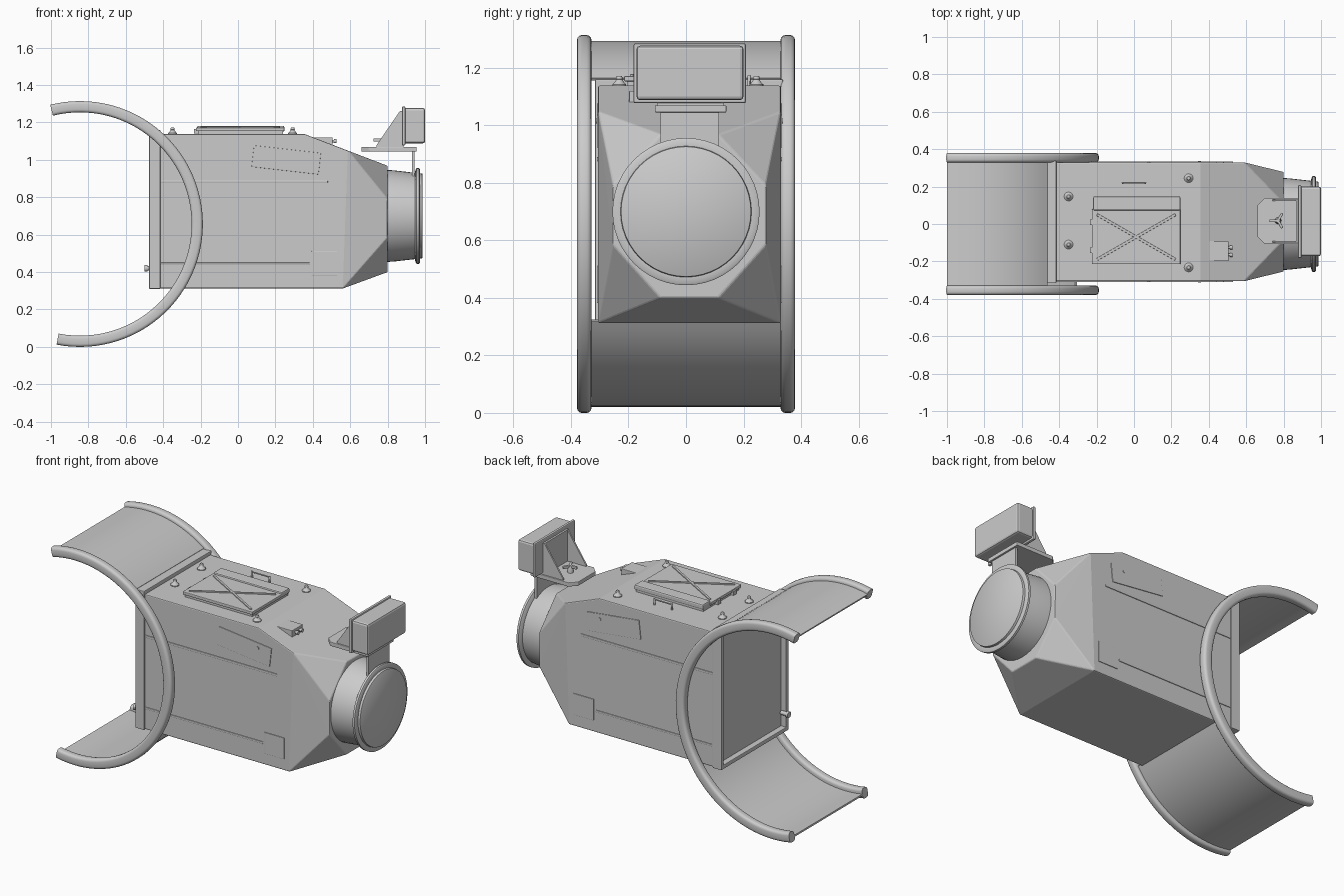
import bpy, bmesh, math
from mathutils import Matrix, Vector

if "Cube" in bpy.data.objects:
    bpy.data.objects.remove(bpy.data.objects["Cube"])

YC = 0.012          # body is slightly off centre in y
HW = 0.318          # body half width


def finish(name, bm, bevel=0.0, smooth=False):
    bmesh.ops.recalc_face_normals(bm, faces=bm.faces)
    me = bpy.data.meshes.new(name)
    bm.to_mesh(me)
    bm.free()
    ob = bpy.data.objects.new(name, me)
    bpy.context.collection.objects.link(ob)
    if bevel:
        m = ob.modifiers.new("bevel", 'BEVEL')
        m.width, m.segments, m.limit_method = bevel, 2, 'ANGLE'
    if smooth:
        bpy.ops.object.select_all(action='DESELECT')
        ob.select_set(True)
        bpy.context.view_layer.objects.active = ob
        bpy.ops.object.shade_smooth_by_angle(angle=math.radians(35))
    return ob


def box(name, x, y, z, bevel=0.0, rot=None):
    """Box from (min, max) ranges, optionally turned about its own centre."""
    c = Vector([(a + b) / 2 for a, b in (x, y, z)])
    s = [b - a for a, b in (x, y, z)] + [1]
    bm = bmesh.new()
    bmesh.ops.create_cube(bm, size=1, matrix=Matrix.Translation(c) @ (rot or Matrix()) @ Matrix.Diagonal(s))
    return finish(name, bm, bevel)


def hull(name, pts, bevel=0.0):
    bm = bmesh.new()
    for p in pts:
        bm.verts.new(p)
    bmesh.ops.convex_hull(bm, input=bm.verts[:])
    bmesh.ops.dissolve_limit(bm, angle_limit=0.01, verts=bm.verts[:], edges=bm.edges[:])
    return finish(name, bm, bevel)


def lathe(name, prof, mat, n=32):
    """Spin (height, radius) profile about local z, capped both ends."""
    bm = bmesh.new()
    rings = [[bm.verts.new(mat @ Vector((r * math.cos(2 * math.pi * i / n), r * math.sin(2 * math.pi * i / n), h)))
              for i in range(n)] for h, r in prof]
    for a, b in zip(rings, rings[1:]):
        for i in range(n):
            bm.faces.new((a[i], a[(i + 1) % n], b[(i + 1) % n], b[i]))
    bm.faces.new(rings[0])
    bm.faces.new(rings[-1])
    return finish(name, bm, smooth=True)


def arc_sweep(name, section, a0, a1, n):
    """Sweep a closed (radius, y) section round the collar axis."""
    bm = bmesh.new()
    rings = []
    for i in range(n + 1):
        a = math.radians(a0 + (a1 - a0) * i / n)
        rings.append([bm.verts.new((-0.845 + r * math.cos(a), y, 0.657 + r * math.sin(a))) for r, y in section])
    k = len(section)
    for a, b in zip(rings, rings[1:]):
        for i in range(k):
            bm.faces.new((a[i], a[(i + 1) % k], b[(i + 1) % k], b[i]))
    bm.faces.new(rings[0])
    bm.faces.new(rings[-1])
    return finish(name, bm, smooth=True)


# Curved collar: two rounded rims with a thin sheet above and below the body
def rounded(cr, cy, hr, hy, rad):
    return [(cr + sr * (hr - rad) + rad * math.cos(t), cy + sy * (hy - rad) + rad * math.sin(t))
            for q, (sr, sy) in enumerate(((1, 1), (-1, 1), (-1, -1), (1, -1)))
            for t in [math.pi / 2 * (q + j / 3) for j in range(4)]]


for s, side in ((-1, "front"), (1, "back")):
    arc_sweep(f"collar_rim_{side}", rounded(0.627, s * 0.354, 0.03, 0.025, 0.016), -101, 104, 56)
sheet = [(0.636, -0.34), (0.636, 0.34), (0.626, 0.34), (0.626, -0.34)]
arc_sweep("collar_sheet_top", sheet, 53, 104, 16)
arc_sweep("collar_sheet_bottom", sheet, -101, -32, 20)

# Main housing: box tapering to an octagonal nose
pts = [(x, YC + s * HW, z) for s in (-1, 1)
       for x, z in ((-0.44, 0.312), (-0.44, 1.138), (0.355, 1.138), (0.59, 1.048), (0.56, 0.312))]
pts += [(0.8, YC + s * y, z) for s in (-1, 1)
        for y, z in ((0.1, 0.4), (0.266, 0.585), (0.266, 0.79), (0.1, 0.968))]
hull("housing", pts, 0.006)

# Rear frame lip
fy0, fy1 = YC - 0.328, YC + 0.325
box("frame_top", (-0.475, -0.415), (fy0, fy1), (1.125, 1.16), 0.004)
box("frame_bottom", (-0.475, -0.415), (fy0, fy1), (0.31, 0.335), 0.004)
box("frame_side_front", (-0.475, -0.415), (fy0, fy0 + 0.025), (0.31, 1.16), 0.004)
box("frame_side_back", (-0.475, -0.415), (fy1 - 0.025, fy1), (0.31, 1.16), 0.004)
RX = Matrix.Rotation(math.pi / 2, 4, 'Y')
lathe("frame_knob", [(0, 0.012), (0.04, 0.012), (0.04, 0.018), (0.055, 0.018)],
      Matrix.Translation((-0.445, -0.285, 0.42)) @ Matrix.Rotation(-math.pi / 2, 4, 'Y'), 12)

# Side panels and ridges on both faces
tilt = Matrix.Rotation(math.radians(6.5), 4, 'Y')
for s, side in ((-1, "front"), (1, "back")):
    face = YC + s * HW
    yr = (face - 0.004, face + 0.004)
    box(f"label_panel_{side}", (0.078, 0.438), yr, (0.942, 1.057), 0.002, tilt)
    lathe(f"panel_stud_{side}", [(-0.007, 0.009), (0.007, 0.009)],
          Matrix.Translation((0.35, face, 1.015)) @ Matrix.Rotation(math.pi / 2, 4, 'X'), 12)
    box(f"access_panel_{side}", (0.393, 0.53), yr, (0.382, 0.512), 0.002)
    box(f"upper_ridge_{side}", (-0.415, 0.48), yr, (0.875, 0.89), 0.003)
    box(f"lower_ridge_{side}", (-0.415, 0.385), yr, (0.437, 0.45), 0.003)

# Roof hatch with cross ribs and hinge cover
box("hatch_base", (-0.215, 0.24), (-0.205, 0.14), (1.13, 1.155))
box("hatch_lid", (-0.225, 0.248), (-0.215, 0.08), (1.153, 1.172), 0.004)
box("hatch_hinge_cover", (-0.218, 0.248), (0.072, 0.148), (1.15, 1.182), 0.008)
ang = math.atan2(0.24, 0.42)
for s in (-1, 1):
    box("hatch_rib", (-0.23, 0.254), (-0.077, -0.063), (1.167, 1.178), 0.003, Matrix.Rotation(s * ang, 4, 'Z'))
for y in (-0.14, 0.01):
    box("hatch_latch", (-0.235, -0.21), (y - 0.015, y + 0.015), (1.14, 1.165))

# Roof lifting studs and grab handle
for x, y in ((-0.35, 0.147), (-0.35, -0.11), (0.292, 0.245), (0.292, -0.232)):
    lathe("roof_stud", [(0, 0.024), (0.007, 0.024), (0.012, 0.018), (0.024, 0.01), (0.026, 0.012), (0.036, 0.009)],
          Matrix.Translation((x, y, 1.136)), 16)
for x in (-0.06, 0.06):
    lathe("handle_post", [(0, 0.006), (0.036, 0.006), (0.04, 0.004)], Matrix.Translation((x, 0.22, 1.136)), 10)
lathe("handle_bar", [(0, 0.004), (0.12, 0.004)], Matrix.Translation((-0.06, 0.22, 1.17)) @ RX, 10)

# Connector block on the roof slope
hull("connector_block", [(x, y, z) for y in (-0.198, -0.093)
                         for x, z in ((0.385, 1.12), (0.505, 1.12), (0.505, 1.06), (0.385, 1.1))], 0.003)
for y in (-0.165, -0.125):
    lathe("connector_plug", [(0, 0.007), (0.012, 0.007), (0.012, 0.011), (0.026, 0.011)],
          Matrix.Translation((0.5, y, 1.1)) @ RX, 12)

# Round nose barrel with flange and front disc
lathe("nose_barrel", [(0.79, 0.246), (0.83, 0.244), (0.9, 0.236), (0.945, 0.231), (0.95, 0.248), (0.955, 0.256),
                      (0.968, 0.256), (0.972, 0.25), (0.972, 0.228), (0.985, 0.226), (0.987, 0.223)],
      Matrix.Translation((0, 0, 0.7)) @ RX, 48)

# Bracket: upright strip, base plate with clipped corners, gussets
box("bracket_upright", (0.93, 0.944), (-0.088, 0.115), (0.9, 1.045))
hull("bracket_base", [(x, YC + 0.004 + s * y, z) for s in (-1, 1) for z in (1.045, 1.07)
                      for x, y in ((0.66, 0.085), (0.7, 0.124), (0.955, 0.124), (0.66, -0.085))], 0.003)
for y in (-0.1, 0.122):
    hull("bracket_gusset", [(x, y + d, z) for d in (0, 0.01)
                            for x, z in ((0.74, 1.068), (0.885, 1.068), (0.885, 1.26), (0.865, 1.26), (0.74, 1.078))])
box("bracket_back", (0.865, 0.88), (-0.1, 0.132), (1.065, 1.262))

# Tri-lobed clamp knob
lathe("clamp_hub", [(0, 0.018), (0.03, 0.016), (0.045, 0.01)], Matrix.Translation((0.77, 0.018, 1.068)), 12)
for k in range(3):
    a = math.radians(60 + 120 * k)
    box("clamp_arm", (0.75 + 0.026 * math.cos(a), 0.79 + 0.026 * math.cos(a)),
        (0.011 + 0.026 * math.sin(a), 0.025 + 0.026 * math.sin(a)), (1.098, 1.114), 0.003, Matrix.Rotation(a, 4, 'Z'))

# Sensor head
box("head_case", (0.885, 1.0), (-0.172, 0.2), (1.088, 1.277), 0.012)
box("head_back_flange", (0.877, 0.895), (-0.182, 0.208), (1.077, 1.285), 0.006)
